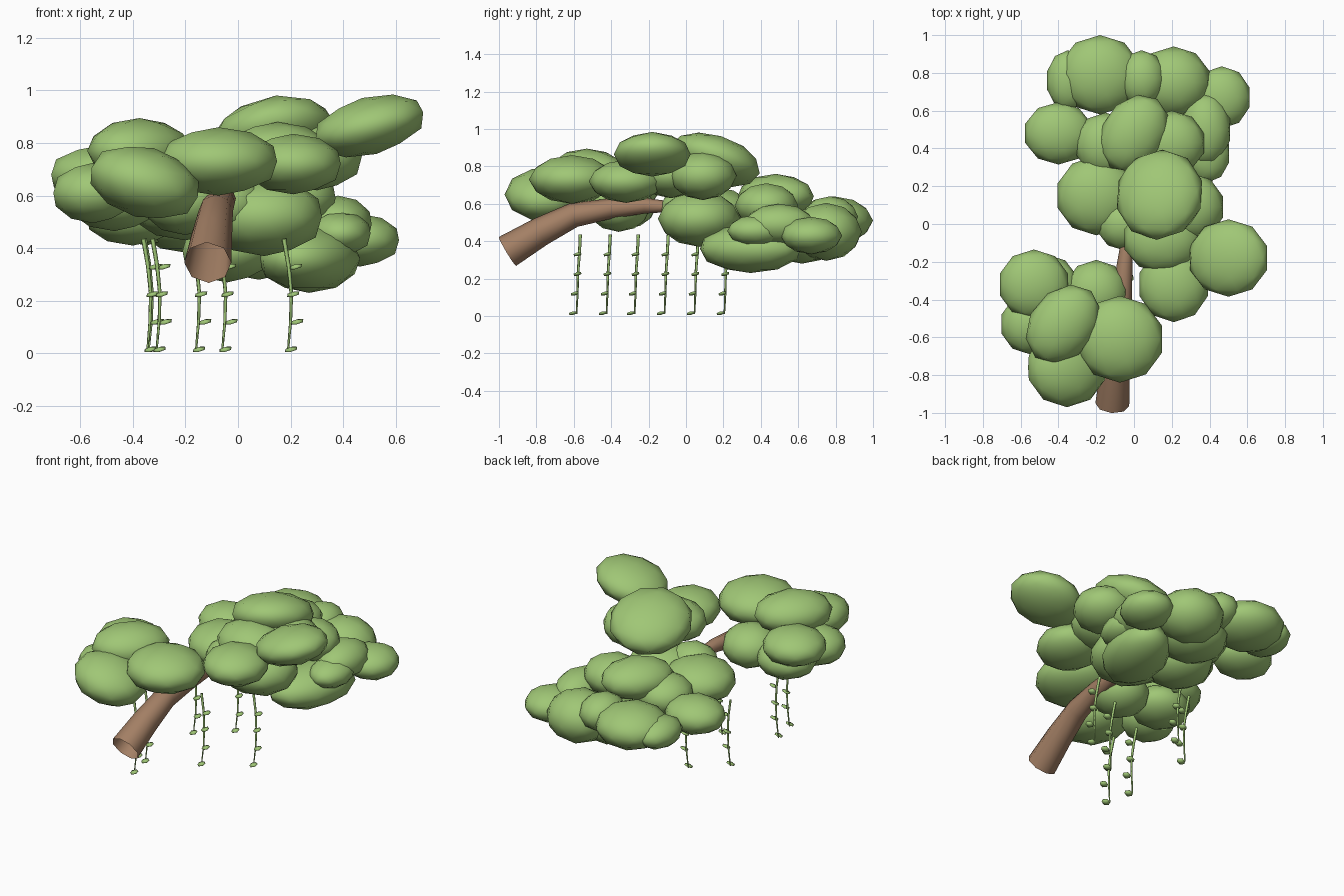
import bpy
from mathutils import Vector

default_cube = bpy.data.objects.get("Cube")
if default_cube:
    bpy.data.objects.remove(default_cube, do_unlink=True)


def make_material(name, colour):
    material = bpy.data.materials.new(name)
    material.use_nodes = True
    material.diffuse_color = colour
    material.node_tree.nodes["Principled BSDF"].inputs["Base Color"].default_value = colour
    return material


leaf_green = make_material("leaf green", (0.35, 0.57, 0.18, 1))
bark_brown = make_material("bark brown", (0.37, 0.215, 0.13, 1))


def make_blob(name, centre, radii, tilt=(0, 0, 0), detail=2):
    """Low-poly flattened ball with soft shading."""
    bpy.ops.mesh.primitive_ico_sphere_add(subdivisions=detail, radius=1,
                                          location=centre, rotation=tilt)
    blob = bpy.context.object
    blob.name = name
    blob.scale = radii
    blob.data.materials.append(leaf_green)
    bpy.ops.object.shade_smooth()
    return blob


def make_tube(name, path, radii, material, rounding):
    """Open-ended tapered tube along a path."""
    curve = bpy.data.curves.new(name, "CURVE")
    curve.dimensions = "3D"
    curve.bevel_depth = 1
    curve.bevel_resolution = rounding
    curve.use_fill_caps = False
    spline = curve.splines.new("POLY")
    spline.points.add(len(path) - 1)
    for point, position, radius in zip(spline.points, path, radii):
        point.co = (*position, 1)
        point.radius = radius
    tube = bpy.data.objects.new(name, curve)
    bpy.context.collection.objects.link(tube)
    bpy.ops.object.select_all(action="DESELECT")
    tube.select_set(True)
    bpy.context.view_layer.objects.active = tube
    bpy.ops.object.convert(target="MESH")
    tube = bpy.context.object
    tube.data.materials.clear()
    tube.data.materials.append(material)
    bpy.ops.object.shade_smooth()
    return tube


# Leaning trunk, hollow at the cut end
make_tube("trunk",
          [(-.115, -.955, .345), (-.1, -.78, .45), (-.085, -.6, .54), (-.065, -.4, .575),
           (-.05, -.22, .59), (-.04, -.1, .585), (0, .08, .56)],
          [.09, .078, .066, .054, .042, .03, .02], bark_brown, 2)

# Foliage pads: x, y, z, width radius, depth radius, height radius
front_pads = [
    (-.53, -.32, .68, .19, .185, .11),
    (-.47, -.33, .58, .18, .17, .115),
    (-.075, -.61, .73, .235, .23, .13),
    (-.55, -.53, .61, .16, .16, .115),
    (-.2, -.36, .58, .17, .17, .13),
]
upper_pads = [
    (.21, -.32, .72, .19, .2, .115),
    (.15, -.08, .755, .21, .18, .125),
    (.3, .09, .75, .18, .18, .13),
    (-.15, .42, .56, .165, .17, .12),
    (-.2, .15, .56, .215, .21, .13),
    (-.05, 0, .57, .15, .14, .12),
    (.2, .43, .59, .18, .17, .12),
    (.1, .07, .52, .23, .22, .15),
]
lower_pads = [
    (-.4, .48, .52, .185, .165, .11),
    (-.18, .79, .51, .22, .21, .13),
    (-.35, .76, .5, .115, .16, .09),
    (.04, .77, .53, .13, .15, .11),
    (.21, .75, .45, .2, .19, .155),
    (.465, .67, .43, .155, .165, .1),
    (.38, .5, .49, .135, .19, .11),
    (.39, .375, .455, .12, .155, .085),
    (-.04, .36, .39, .18, .2, .12),
    (.08, .62, .41, .2, .2, .13),
]
for group, pads in (("front", front_pads), ("upper", upper_pads), ("lower", lower_pads)):
    for x, y, z, width, depth, height in pads:
        make_blob(group + "_foliage_pad", (x, y, z), (width, depth, height))

# Tilted pads crown the tree and lean outwards
make_blob("crown_foliage_pad", (.135, .155, .835), (.237, .25, .128), (-.3, -.2, 0))
make_blob("side_foliage_pad", (.5, -.18, .865), (.222, .205, .11), (0, -.25, 0))
make_blob("low_front_foliage_pad", (-.355, -.76, .65), (.22, .21, .135), (0, .27, 0))

# Oval pads turned towards the back left
make_blob("high_front_foliage_pad", (-.375, -.53, .77), (.175, .23, .125), (0, 0, -.7))
make_blob("back_foliage_pad", (0, .48, .64), (.17, .22, .12), (0, 0, -.6))
make_blob("under_foliage_pad", (.27, .345, .36), (.185, .285, .13), (0, 0, -.32))

# Hanging vines with small leaves
leaf_rules = [(.33, .03, .01), (.225, .02, .01), (.12, .035, -.005), (.015, .012, -.015)]
for x, y in [(-.31, -.59), (-.345, -.43), (-.06, -.28), (.19, -.12), (-.34, .04), (-.16, .2)]:
    foot = Vector((x, y, 0))
    stem = make_tube("hanging_vine",
                     [foot + Vector(step) for step in
                      ((-.015, .025, .435), (.003, .02, .33), (.013, .012, .225),
                       (.01, .01, .12), (0, .005, .01))],
                     [.009, .008, .007, .006, .004], leaf_green, 0)
    leaves = [make_blob("vine_leaf", foot + Vector((along, side, height)),
                        (.028, .024, .009), (.25, -.25, 0), 1)
              for height, along, side in leaf_rules]
    bpy.ops.object.select_all(action="DESELECT")
    for part in leaves + [stem]:
        part.select_set(True)
    bpy.context.view_layer.objects.active = stem
    bpy.ops.object.join()
